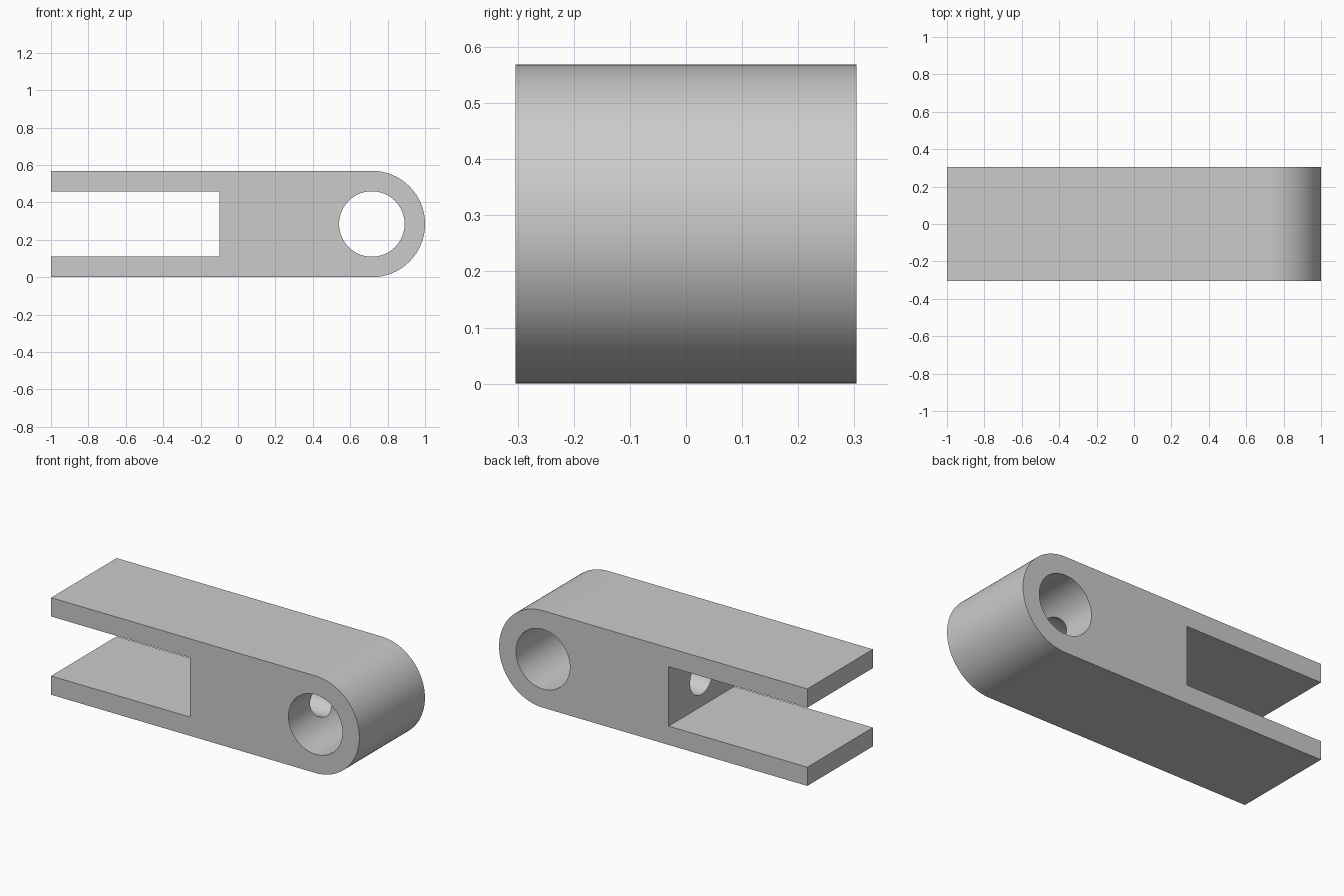
import bpy, bmesh, math
from mathutils import Matrix

if "Cube" in bpy.data.objects:
    bpy.data.objects.remove(bpy.data.objects["Cube"])

W = 0.304            # half width
H = 0.569            # height
R = H / 2            # rounded end radius
CX = 1 - R           # eye centre
WALL = 0.11          # fork arm thickness
SLOT = -0.1          # end of the slot


def finish(name, bm):
    bmesh.ops.recalc_face_normals(bm, faces=bm.faces)
    mesh = bpy.data.meshes.new(name)
    bm.to_mesh(mesh)
    bm.free()
    ob = bpy.data.objects.new(name, mesh)
    bpy.context.collection.objects.link(ob)
    return ob


def cutter(name, radius, depth, matrix):
    bm = bmesh.new()
    bmesh.ops.create_cone(bm, cap_ends=True, segments=96, radius1=radius,
                          radius2=radius, depth=depth, matrix=matrix)
    ob = finish(name, bm)
    ob.hide_render = True
    ob.hide_set(True)
    return ob


# Fork body: side profile with a rounded end and an open slot
profile = [(-1, H), (-1, H - WALL), (SLOT, H - WALL), (SLOT, WALL), (-1, WALL), (-1, 0)]
for i in range(65):
    a = -math.pi / 2 + math.pi * i / 64
    profile.append((CX + R * math.cos(a), R + R * math.sin(a)))
bm = bmesh.new()
face = bm.faces.new([bm.verts.new((x, -W, z)) for x, z in profile])
new = bmesh.ops.extrude_face_region(bm, geom=[face])["geom"]
bmesh.ops.translate(bm, vec=(0, 2 * W, 0),
                    verts=[v for v in new if isinstance(v, bmesh.types.BMVert)])
body = finish("fork_body", bm)

# Cross hole through the eye, and the bore joining it to the slot
cutters = [
    cutter("eye_hole_cutter", 0.175, 1.0,
           Matrix.Translation((CX, 0, R)) @ Matrix.Rotation(math.pi / 2, 4, 'X')),
    cutter("bore_cutter", 0.105, CX - SLOT + 0.1,
           Matrix.Translation(((CX + SLOT - 0.1) / 2, 0, R)) @ Matrix.Rotation(math.pi / 2, 4, 'Y')),
]
for c in cutters:
    mod = body.modifiers.new(c.name, 'BOOLEAN')
    mod.operation = 'DIFFERENCE'
    mod.solver = 'EXACT'
    mod.object = c

# Apply the cuts, then smooth the round surfaces
bpy.context.view_layer.objects.active = body
body.select_set(True)
for c in cutters:
    bpy.ops.object.modifier_apply(modifier=c.name)
    bpy.data.objects.remove(c)
bpy.ops.object.shade_smooth_by_angle(angle=math.radians(30))
